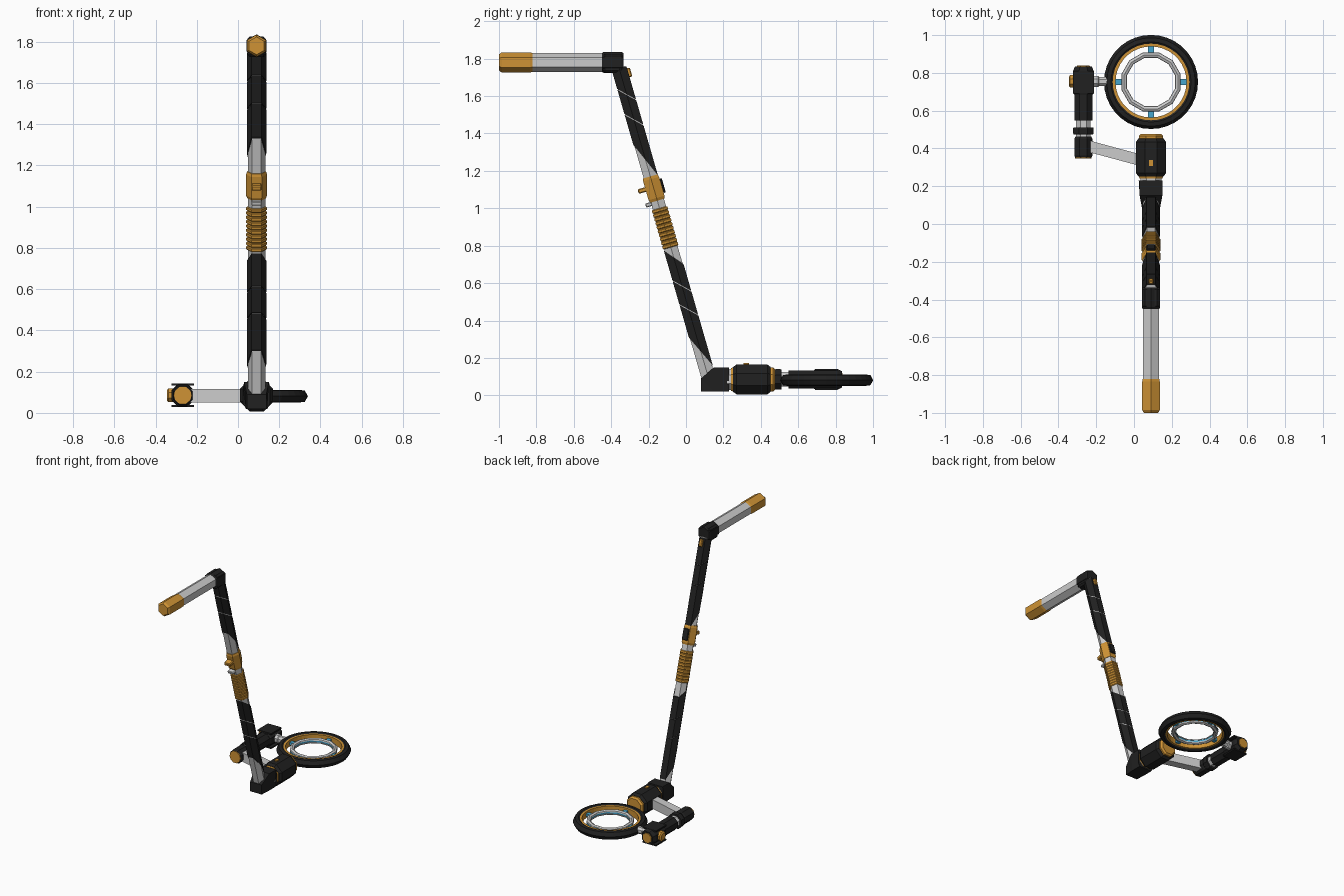
import bpy, bmesh, math
from mathutils import Matrix, Vector

if "Cube" in bpy.data.objects:
    bpy.data.objects.remove(bpy.data.objects["Cube"])


def material(name, rgb):
    m = bpy.data.materials.new(name)
    m.diffuse_color = (*rgb, 1)
    m.use_nodes = True
    m.node_tree.nodes["Principled BSDF"].inputs["Base Color"].default_value = m.diffuse_color
    return m


BLACK = material("matte black", (0.015, 0.015, 0.015))
GOLD = material("warm gold", (0.62, 0.29, 0.035))
SILVER = material("light silver", (0.6, 0.6, 0.6))
BLUE = material("sky blue", (0.06, 0.38, 0.62))


def finish(name, bm, mat, xf=Matrix()):
    bmesh.ops.recalc_face_normals(bm, faces=bm.faces)
    bm.transform(xf)
    me = bpy.data.meshes.new(name)
    bm.to_mesh(me)
    bm.free()
    me.materials.append(mat)
    ob = bpy.data.objects.new(name, me)
    bpy.context.collection.objects.link(ob)
    return ob


def turned(name, mat, prof, n, xf=Matrix(), phase=0.0, ring=False, low=0.0, high=0.0):
    """Faceted turned solid: prof is (height, radius); low/high slant the two ends along y."""
    bm = bmesh.new()
    loops = []
    for i, (h, r) in enumerate(prof):
        k = low if i == 0 else high if i == len(prof) - 1 else 0
        loop = []
        for j in range(n):
            a = phase + math.tau * j / n
            x, y = r * math.cos(a), r * math.sin(a)
            loop.append(bm.verts.new((x, y, h + k * y)))
        loops.append(loop)
    pairs = list(zip(loops, loops[1:])) + ([(loops[-1], loops[0])] if ring else [])
    for a, b in pairs:
        for j in range(n):
            bm.faces.new((a[j], a[(j + 1) % n], b[(j + 1) % n], b[j]))
    if not ring:
        bm.faces.new(loops[0])
        bm.faces.new(loops[-1])
    return finish(name, bm, mat, xf)


def box(name, mat, center, size, xf=Matrix(), bevel=0.0):
    bm = bmesh.new()
    bmesh.ops.create_cube(bm, size=1)
    bm.transform(Matrix.Translation(center) @ Matrix.Diagonal((*size, 1)))
    if bevel:
        bmesh.ops.bevel(bm, geom=list(bm.edges), offset=bevel, segments=1, affect='EDGES')
    return finish(name, bm, mat, xf)


def along_y(x, z):
    return Matrix.Translation((x, 0, z)) @ Matrix.Rotation(-math.pi / 2, 4, 'X')


def along_x(y, z):
    return Matrix.Translation((0, y, z)) @ Matrix.Rotation(math.pi / 2, 4, 'Y')


CX = 0.09
OCT = math.pi / 8

# ---- top handle, hexagon with a ridge on top
H = along_y(CX, 1.78)
up = math.pi / 2
turned("handle_grip", GOLD, [(-1.0, .043), (-.985, .054), (-.835, .054), (-.82, .05)], 6, H, up)
turned("handle_tube", SILVER, [(-.83, .05), (-.42, .05)], 6, H, up)
turned("handle_joint", BLACK, [(-.45, .05), (-.44, .056), (-.345, .056), (-.335, .05)], 6, H, up)
box("handle_joint_block", BLACK, (CX, -.39, 1.775), (.09, .11, .1), bevel=.012)

# ---- leaning pole, built upright and tilted
P = Matrix.Translation((CX, .124, .08)) @ Matrix.Rotation(math.radians(16.1), 4, 'X')
turned("pole_tube", SILVER, [(0, .0425), (1.74, .0425)], 6, P)


def sleeve(name, stops):
    # consecutive slanted pieces separated by thin seams
    for i, ((a, ka), (b, kb)) in enumerate(zip(stops, stops[1:])):
        g0 = .003 if i else 0
        g1 = .003 if i < len(stops) - 2 else 0
        turned(f"{name}_{i + 1}", BLACK, [(a + g0, .047), (b - g1, .047)], 6, P, low=ka, high=kb)


sleeve("lower_sleeve", [(.16, -2.2), (.392, -1), (.525, -1), (.685, -1.2)])
sleeve("upper_sleeve", [(1.225, -2.4), (1.45, -1), (1.59, -1), (1.735, 0)])

# ribbed hand grip
ribs, t0, step = [], .74, .022
for i in range(10):
    t = t0 + i * step
    ribs += [(t, .045), (t + .004, .05), (t + .016, .05), (t + .02, .045)]
turned("ribbed_grip", GOLD, ribs, 6, P)

# control collar with levers and back panel
turned("control_collar", GOLD, [(1.0, .045), (1.015, .051), (1.12, .051), (1.135, .046)], 6, P)
box("control_lever", GOLD, (0, -.06, 1.075), (.05, .05, .025), P, .005)
box("lower_lever", SILVER, (0, -.05, .992), (.05, .035, .022), P, .004)
box("collar_back_panel", BLACK, (0, .049, 1.07), (.045, .014, .08), P, .004)
box("top_latch", GOLD, (0, .045, 1.70), (.025, .022, .05), P, .005)

# ---- elbow: side profile widened toward the back
bm = bmesh.new()
side = [(.08, .02, .047), (.15, .02, .052), (.23, .02, .052), (.23, .045, .065),
        (.23, .125, .065), (.23, .15, .06), (.15, .15, .06), (.08, .09, .047)]
f = [bm.verts.new((-w, y, z)) for y, z, w in side]
b = [bm.verts.new((w, y, z)) for y, z, w in side]
bm.faces.new(f)
bm.faces.new(b)
for i in range(len(side)):
    j = (i + 1) % len(side)
    bm.faces.new((f[i], f[j], b[j], b[i]))
bmesh.ops.triangulate(bm, faces=bm.faces)
finish("elbow", bm, BLACK, Matrix.Translation((CX, 0, 0)))

# ---- octagonal barrel with gold ends
B = along_y(CX, .085)
turned("barrel_neck", SILVER, [(.22, .06), (.25, .06)], 8, B, OCT)
turned("barrel_front_ring", GOLD, [(.24, .066), (.255, .07), (.28, .07)], 8, B, OCT)
turned("barrel", BLACK, [(.252, .072), (.27, .086), (.435, .086), (.453, .072)], 8, B, OCT)
turned("barrel_rear_cap", GOLD, [(.44, .07), (.465, .07), (.477, .058)], 8, B, OCT)
box("barrel_button", GOLD, (CX, .323, .166), (.02, .03, .012))

# ---- slanted side arm
bm = bmesh.new()
bmesh.ops.create_cube(bm, size=1)
for v in bm.verts:
    x = .03 if v.co.x > 0 else -.25
    v.co = Vector((x, .347 - .27 * x + v.co.y * .062, .083 + v.co.z * .066))
finish("side_arm", bm, SILVER)

# ---- damper running back to the wheel
D = along_y(-.268, .085)
turned("damper_front_cap", GOLD, [(.347, .044), (.37, .044)], 10, D)
turned("damper_front_body", BLACK, [(.352, .046), (.362, .052), (.45, .052), (.462, .046)], 8, D, OCT)
turned("damper_rod", SILVER, [(.45, .042), (.57, .042)], 8, D, OCT)
turned("damper_collar", BLACK, [(.475, .056), (.48, .059), (.506, .059), (.511, .056)], 8, D, OCT)
turned("damper_rear_body", BLACK, [(.547, .052), (.70, .052)], 8, D, OCT)
turned("damper_end", BLACK, [(.685, .054), (.695, .06), (.81, .06), (.833, .048)], 8, D, OCT)
turned("damper_rear_cap", GOLD, [(.82, .04), (.838, .036)], 8, D, OCT)
for s, tag in ((1, "top"), (-1, "bottom")):
    box(f"hub_plate_{tag}", BLACK, (-.268, .75, .085 + s * .052), (.11, .12, .01))
turned("hub_bolt", GOLD, [(-.345, .026), (-.338, .036), (-.315, .036)], 8, along_x(.755, .085), OCT)
turned("wheel_axle", SILVER, [(-.23, .032), (-.19, .032), (-.185, .026), (-.14, .026)], 8,
       along_x(.755, .083), OCT)

# ---- ring wheel lying flat
W = Matrix.Translation((CX, .752, .081))
turned("tyre", BLACK, [(-.022, .2), (-.03, .212), (-.027, .234), (0, .249),
                       (.027, .234), (.03, .212), (.022, .2)], 36, W, ring=True)
turned("wheel_rim", GOLD, [(-.022, .188), (-.022, .203), (.024, .203), (.024, .188)], 36, W, ring=True)
for s, tag in ((1, "upper"), (-1, "lower")):
    turned(f"{tag}_inner_ring", SILVER, [(s * .006, .132), (s * .006, .162), (s * .014, .16),
                                         (s * .02, .147), (s * .014, .134)], 12, W, OCT * 2 / 3, ring=True)
turned("glow_ring", BLUE, [(-.007, .136), (-.007, .158), (.007, .158), (.007, .136)], 12, W,
       OCT * 2 / 3, ring=True)
for i in range(4):
    box(f"spoke_{i + 1}", BLUE, (.172, 0, 0), (.038, .03, .02),
        W @ Matrix.Rotation(math.pi / 2 * i, 4, 'Z'))
